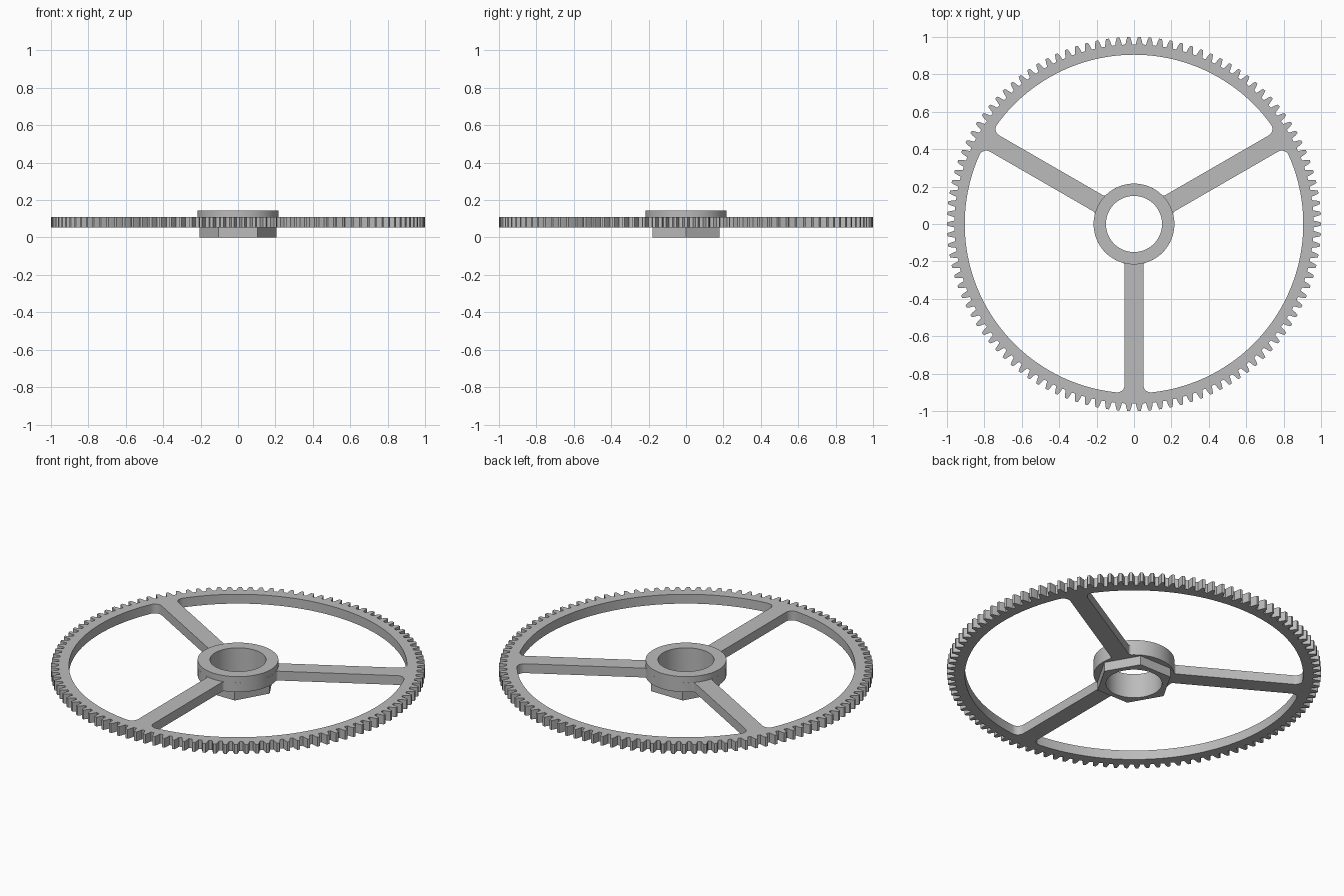
import bpy, bmesh, math
from math import pi, cos, sin, sqrt, atan2, radians

if "Cube" in bpy.data.objects:
    bpy.data.objects.remove(bpy.data.objects["Cube"], do_unlink=True)

# Main sizes
TEETH = 110
ROOT, PITCH, TIP = 0.960, 0.982, 1.0
RIM_IN, HUB, BORE, HEX = 0.905, 0.216, 0.15, 0.207
SPOKE = 0.05
Z_LOW, Z_HIGH, Z_TOP = 0.054, 0.109, 0.145

grey = bpy.data.materials.new("grey_metal")
grey.use_nodes = True
grey.diffuse_color = (0.5, 0.5, 0.5, 1)
grey.node_tree.nodes["Principled BSDF"].inputs["Base Color"].default_value = (0.5, 0.5, 0.5, 1)


def arc(cx, cy, r, a0, a1, steps):
    return [(cx + r * cos(a0 + (a1 - a0) * i / steps),
             cy + r * sin(a0 + (a1 - a0) * i / steps)) for i in range(steps + 1)]


def circle(r, n):
    return arc(0, 0, r, 0, 2 * pi, n)[:-1]


def plate(name, outlines, z0, z1):
    """Extrude a filled outline with holes between two heights."""
    curve = bpy.data.curves.new(name, 'CURVE')
    curve.dimensions = '2D'
    curve.fill_mode = 'BOTH'
    curve.extrude = (z1 - z0) / 2
    for pts in outlines:
        spline = curve.splines.new('POLY')
        spline.points.add(len(pts) - 1)
        for p, (x, y) in zip(spline.points, pts):
            p.co = (x, y, 0, 1)
        spline.use_cyclic_u = True
    temp = bpy.data.objects.new(name + "_outline", curve)
    bpy.context.collection.objects.link(temp)
    bpy.context.view_layer.update()
    deps = bpy.context.evaluated_depsgraph_get()
    mesh = bpy.data.meshes.new_from_object(temp.evaluated_get(deps))
    bpy.data.objects.remove(temp, do_unlink=True)
    bm = bmesh.new()
    bm.from_mesh(mesh)
    bmesh.ops.remove_doubles(bm, verts=bm.verts, dist=1e-5)
    bmesh.ops.recalc_face_normals(bm, faces=bm.faces)
    bmesh.ops.translate(bm, verts=bm.verts, vec=(0, 0, (z0 + z1) / 2))
    bm.to_mesh(mesh)
    bm.free()
    mesh.name = name
    mesh.materials.clear()
    mesh.materials.append(grey)
    obj = bpy.data.objects.new(name, mesh)
    bpy.context.collection.objects.link(obj)
    bpy.ops.object.select_all(action='DESELECT')
    obj.select_set(True)
    bpy.context.view_layer.objects.active = obj
    bpy.ops.object.shade_smooth_by_angle(angle=radians(25))
    return obj


def gear_outline():
    profile = [(-0.33, ROOT), (-0.24, PITCH), (-0.13, TIP),
               (0.13, TIP), (0.24, PITCH), (0.33, ROOT)]
    step = 2 * pi / TEETH
    return [(r * cos((k + f) * step), r * sin((k + f) * step))
            for k in range(TEETH) for f, r in profile]


def window(middle):
    """Opening between two spokes, with rounded corners."""
    def corner(f, dist):
        # fillet centre beside a spoke that runs along +x
        off = SPOKE + f
        return sqrt(dist * dist - off * off), off

    fo, fi = 0.04, 0.015
    ox, oy = corner(fo, RIM_IN - fo)
    ix, iy = corner(fi, HUB + fi)
    ao, ai = atan2(oy, ox), atan2(iy, ix)
    # half of the opening, from the hub along the spoke to the rim
    half = arc(0, 0, HUB, pi / 3, ai, 12)
    half += arc(ix, iy, fi, ai + pi, 1.5 * pi, 4)[1:]
    half += arc(ox, oy, fo, -pi / 2, ao, 8)
    half += arc(0, 0, RIM_IN, ao, pi / 3, 28)[1:]
    # turn so the opening's middle lies on +x, then mirror
    c, s = cos(-pi / 3), sin(-pi / 3)
    half = [(x * c - y * s, x * s + y * c) for x, y in half]
    full = half + [(x, -y) for x, y in reversed(half[1:-1])]
    c, s = cos(middle), sin(middle)
    return [(x * c - y * s, x * s + y * c) for x, y in full]


# Toothed rim with three spokes
windows = [window(radians(a)) for a in (90, 210, 330)]
plate("toothed_wheel", [gear_outline(), circle(BORE, 72)] + windows, Z_LOW, Z_HIGH)

# Round collar above and hexagonal boss below
plate("hub_collar", [circle(HUB, 72), circle(BORE, 72)], Z_HIGH, Z_TOP)
plate("hex_boss", [circle(HEX, 6), circle(BORE, 72)], 0, Z_LOW)
